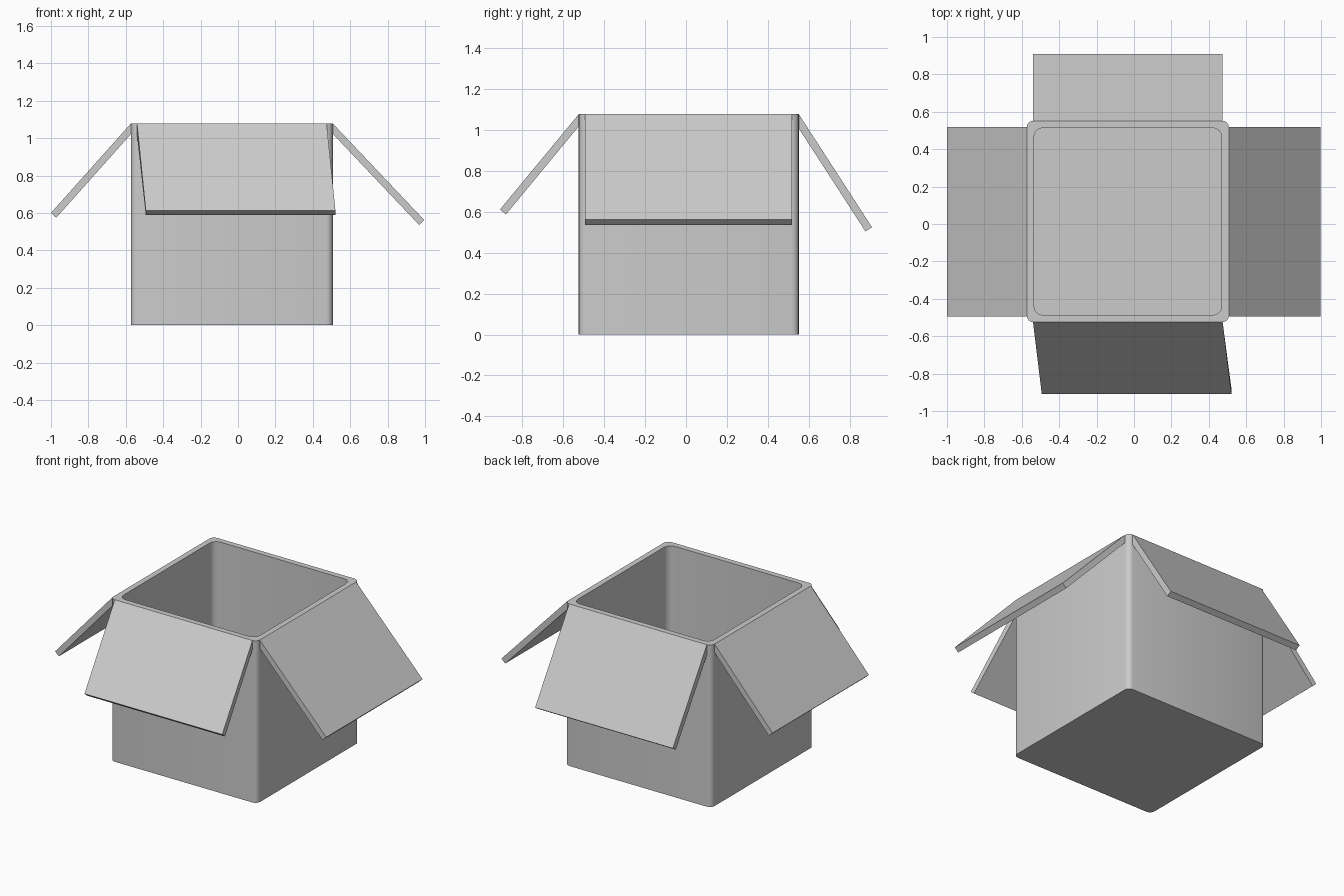
import bpy, bmesh, math
from mathutils import Vector

if "Cube" in bpy.data.objects:
    bpy.data.objects.remove(bpy.data.objects["Cube"])

H = 1.078
X0, X1, Y0, Y1 = -0.573, 0.507, -0.525, 0.552
T = 0.038


def make_object(name, bm):
    bmesh.ops.recalc_face_normals(bm, faces=bm.faces[:])
    mesh = bpy.data.meshes.new(name)
    bm.to_mesh(mesh)
    bm.free()
    ob = bpy.data.objects.new(name, mesh)
    bpy.context.collection.objects.link(ob)
    return ob


def rounded_loop(bm, inset, radius, z, seg=4):
    corners = [(X1, Y1, -1, -1), (X0, Y1, 1, -1), (X0, Y0, 1, 1), (X1, Y0, -1, 1)]
    verts = []
    for i, (x, y, sx, sy) in enumerate(corners):
        for k in range(seg + 1):
            a = math.pi / 2 * (i + k / seg)
            verts.append(bm.verts.new((x + sx * (inset + radius) + radius * math.cos(a),
                                       y + sy * (inset + radius) + radius * math.sin(a), z)))
    return verts


# Open box: outer wall, rim, inner wall and floor
bm = bmesh.new()
loops = [rounded_loop(bm, 0, 0.035, 0), rounded_loop(bm, 0, 0.035, H),
         rounded_loop(bm, T, 0.048, H), rounded_loop(bm, T, 0.048, T)]
for a, b in zip(loops, loops[1:]):
    n = len(a)
    for i in range(n):
        j = (i + 1) % n
        bm.faces.new((a[i], a[j], b[j], b[i]))
bm.faces.new(loops[0][::-1])
bm.faces.new(loops[-1])
box = make_object("box_body", bm)
bpy.context.view_layer.objects.active = box
box.select_set(True)
bpy.ops.object.shade_smooth_by_angle(angle=math.radians(30))


# Hanging flap: slab hinged on the rim, its inner face ending on the wall
def flap(name, axis, wall, tip, tip_z, lo, hi, skew=0.0):
    d = Vector((tip - wall, tip_z - H))
    n = Vector((-d.y, d.x)).normalized()
    if n.y > 0:
        n = -n
    low = Vector((tip, tip_z)) + n * T
    hinge_z = low.y - d.y * (low.x - wall) / d.x
    profile = [(wall, H, 0), (tip, tip_z, skew), (low.x, low.y, skew), (wall, hinge_z, 0)]
    bm = bmesh.new()
    ends = []
    for side in (lo, hi):
        ends.append([bm.verts.new((p, side + s, z) if axis == "x" else (side + s, p, z))
                     for p, z, s in profile])
    a, b = ends
    bm.faces.new(a)
    bm.faces.new(b[::-1])
    for i in range(4):
        j = (i + 1) % 4
        bm.faces.new((a[i], b[i], b[j], a[j]))
    make_object(name, bm)


flap("left_flap", "x", X0, -1.0, 0.60, -0.495, 0.518)
flap("right_flap", "x", X1, 0.996, 0.562, -0.495, 0.518)
flap("front_flap", "y", Y0, -0.91, 0.612, -0.54, 0.474, 0.047)
flap("back_flap", "y", Y1, 0.91, 0.525, -0.54, 0.474)
